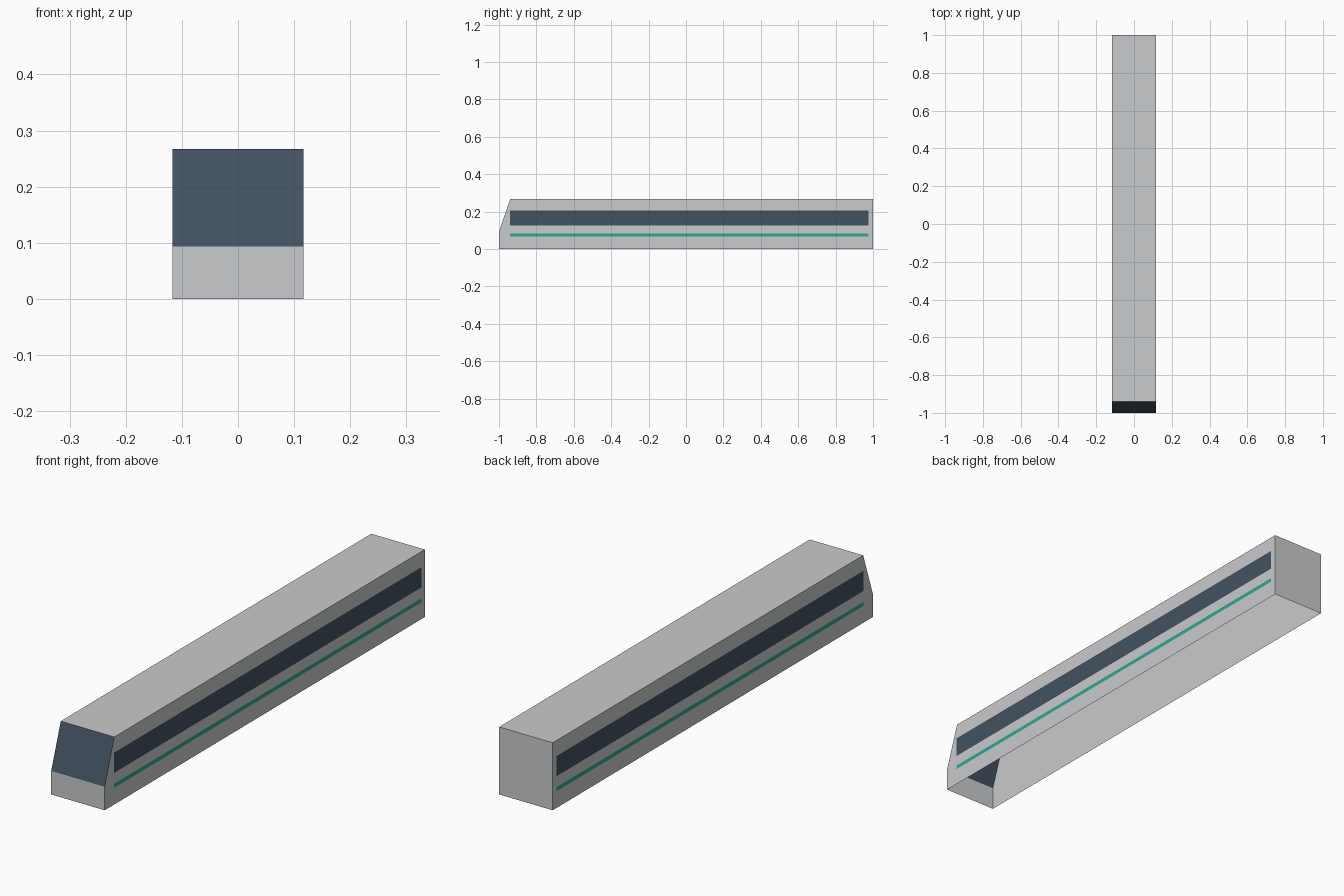
import bpy
import bmesh

if "Cube" in bpy.data.objects:
    bpy.data.objects.remove(bpy.data.objects["Cube"], do_unlink=True)

HALF_WIDTH = 0.117
GAP = 0.0008          # how far the painted bands stand off the walls


def make_material(name, colour):
    mat = bpy.data.materials.new(name)
    mat.use_nodes = True
    mat.diffuse_color = (*colour, 1)
    mat.node_tree.nodes["Principled BSDF"].inputs["Base Color"].default_value = (*colour, 1)
    return mat


def finish(name, bm, materials):
    mesh = bpy.data.meshes.new(name)
    bm.to_mesh(mesh)
    bm.free()
    for mat in materials:
        mesh.materials.append(mat)
    obj = bpy.data.objects.new(name, mesh)
    bpy.context.collection.objects.link(obj)
    return obj


silver = make_material("silver_grey", (0.59, 0.595, 0.605))
glass = make_material("dark_blue_glass", (0.056, 0.083, 0.12))
teal = make_material("teal_stripe", (0.029, 0.39, 0.29))

# Carriage shell: side profile (y, z) swept across the width, open underneath
profile = [(-1, 0), (-1, 0.093), (-0.94, 0.267), (1, 0.267), (1, 0)]
bm = bmesh.new()
left, right = [[bm.verts.new((x, y, z)) for y, z in profile]
               for x in (HALF_WIDTH, -HALF_WIDTH)]
bm.faces.new(left)
bm.faces.new(right)
for i in range(len(profile) - 1):
    bm.faces.new((left[i], left[i + 1], right[i + 1], right[i]))
bmesh.ops.recalc_face_normals(bm, faces=bm.faces)

# The sloping nose face is the windscreen
for face in bm.faces:
    if face.normal.y < -0.5 and face.normal.z > 0.1:
        face.material_index = 1
finish("carriage_shell", bm, [silver, glass])


# Bands along both sides
def side_band(name, side, bottom, top, mat):
    x = side * (HALF_WIDTH + GAP)
    corners = [(-0.942, bottom), (0.977, bottom), (0.977, top), (-0.942, top)]
    bm = bmesh.new()
    face = bm.faces.new([bm.verts.new((x, y, z)) for y, z in corners])
    if side < 0:
        face.normal_flip()
    finish(name, bm, [mat])


for label, side in (("left", 1), ("right", -1)):
    side_band(label + "_window_band", side, 0.126, 0.206, glass)
    side_band(label + "_stripe", side, 0.067, 0.083, teal)
